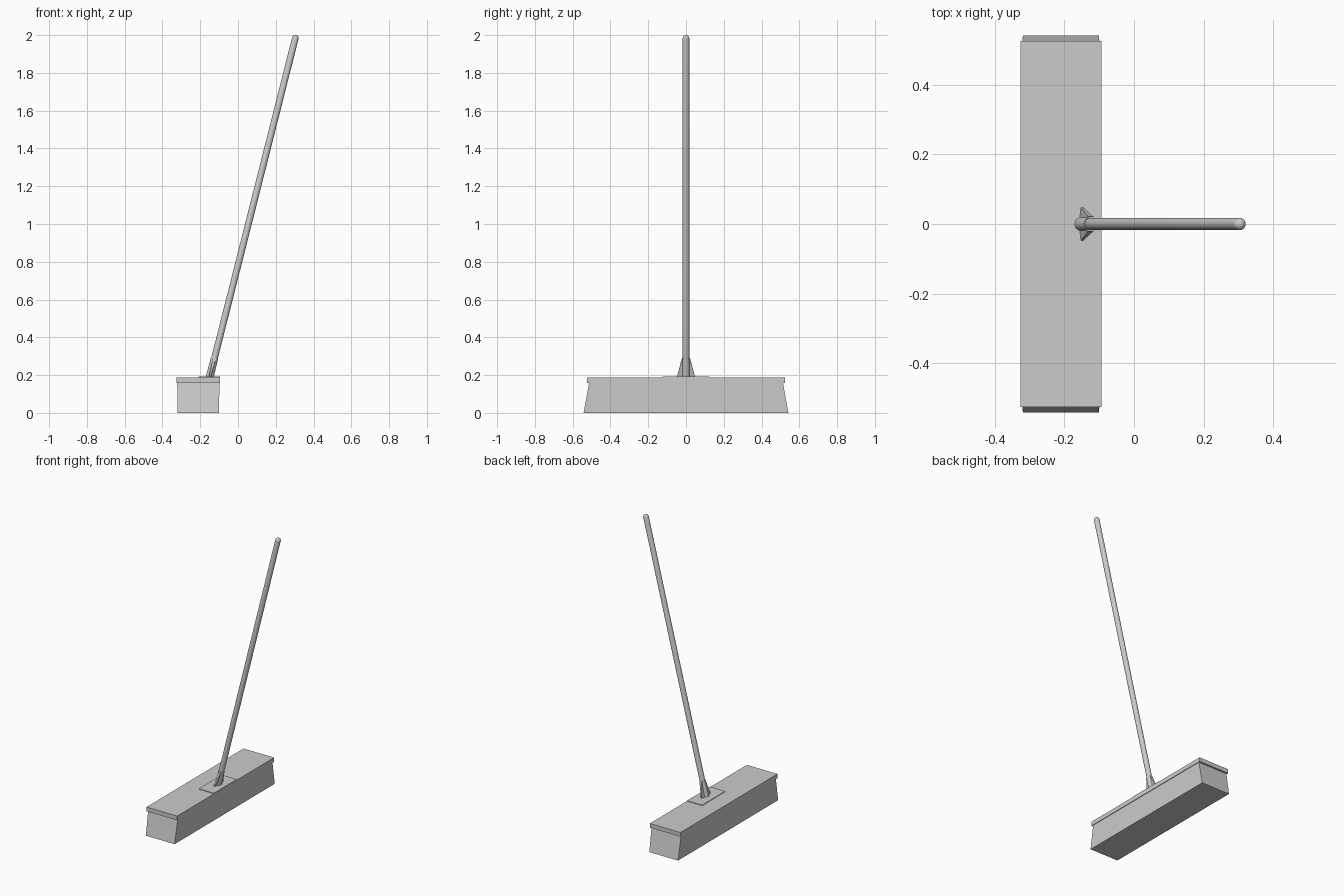
import bpy, bmesh, math
from mathutils import Vector, Matrix

if "Cube" in bpy.data.objects:
    bpy.data.objects.remove(bpy.data.objects["Cube"])

CX = -0.21                       # centre of the broom head
TILT = math.atan(0.2525)         # handle lean towards +x
FOOT = Vector((-0.15, 0, 0.188)) # where the handle meets the board
FRAME = Matrix.Translation(FOOT) @ Matrix.Rotation(TILT, 4, 'Y')


def finish(name, bm, smooth=False):
    bmesh.ops.recalc_face_normals(bm, faces=bm.faces)
    me = bpy.data.meshes.new(name)
    bm.to_mesh(me)
    bm.free()
    ob = bpy.data.objects.new(name, me)
    bpy.context.collection.objects.link(ob)
    if smooth:
        bpy.ops.object.select_all(action='DESELECT')
        ob.select_set(True)
        bpy.context.view_layer.objects.active = ob
        bpy.ops.object.shade_smooth_by_angle(angle=math.radians(35))
    return ob


def frustum(name, cx, z0, half0, z1, half1):
    """Box with separate bottom and top half sizes (x, y)."""
    bm = bmesh.new()
    bmesh.ops.create_cube(bm, size=2)
    for v in bm.verts:
        z, (hx, hy) = (z1, half1) if v.co.z > 0 else (z0, half0)
        v.co = (cx + v.co.x * hx, v.co.y * hy, z)
    return finish(name, bm)


def lathe(name, profile, seg=20):
    """Turn (radius, height) points round the handle axis."""
    bm = bmesh.new()
    rings = [[bm.verts.new((r * math.cos(2 * math.pi * i / seg),
                            r * math.sin(2 * math.pi * i / seg), h))
              for i in range(seg)] for r, h in profile]
    for a, b in zip(rings, rings[1:]):
        for i in range(seg):
            j = (i + 1) % seg
            bm.faces.new((a[i], a[j], b[j], b[i]))
    bm.faces.new(rings[0])
    bm.faces.new(rings[-1])
    bm.transform(FRAME)
    return finish(name, bm, True)


# Bristle block flares out towards the floor at its ends
frustum("bristles", CX, 0, (0.109, 0.542), 0.16, (0.112, 0.513))

# Board and mounting plate
frustum("board", CX, 0.159, (0.116, 0.525), 0.188, (0.116, 0.525))
frustum("mounting_plate", -0.1525, 0.186, (0.0575, 0.125), 0.192, (0.0575, 0.125))

# Handle with a rounded top
R, L = 0.0175, 1.852
dome = [(R * math.cos(a), L + R * math.sin(a))
        for a in (math.radians(d) for d in (0, 20, 40, 60, 80))]
lathe("handle", [(R, 0)] + dome)

# Socket sleeve round the foot of the handle
lathe("socket", [(0.0205, 0), (0.0195, 0.105)])

# Side fins bracing the socket, tapering from the sleeve to a thin edge
bm = bmesh.new()
for s in (-1, 1):
    tri = [(0.0, 0.0), (0.048, 0.0), (0.021, 0.105), (0.0, 0.105)]
    sides = [[bm.verts.new((t * (0.4 if y > 0.04 else 1), s * y, z)) for y, z in tri]
             for t in (-0.008, 0.008)]
    a, b = sides
    bm.faces.new(a)
    bm.faces.new(b)
    for i in range(4):
        j = (i + 1) % 4
        bm.faces.new((a[i], a[j], b[j], b[i]))
bm.transform(FRAME)
finish("socket_fins", bm)
